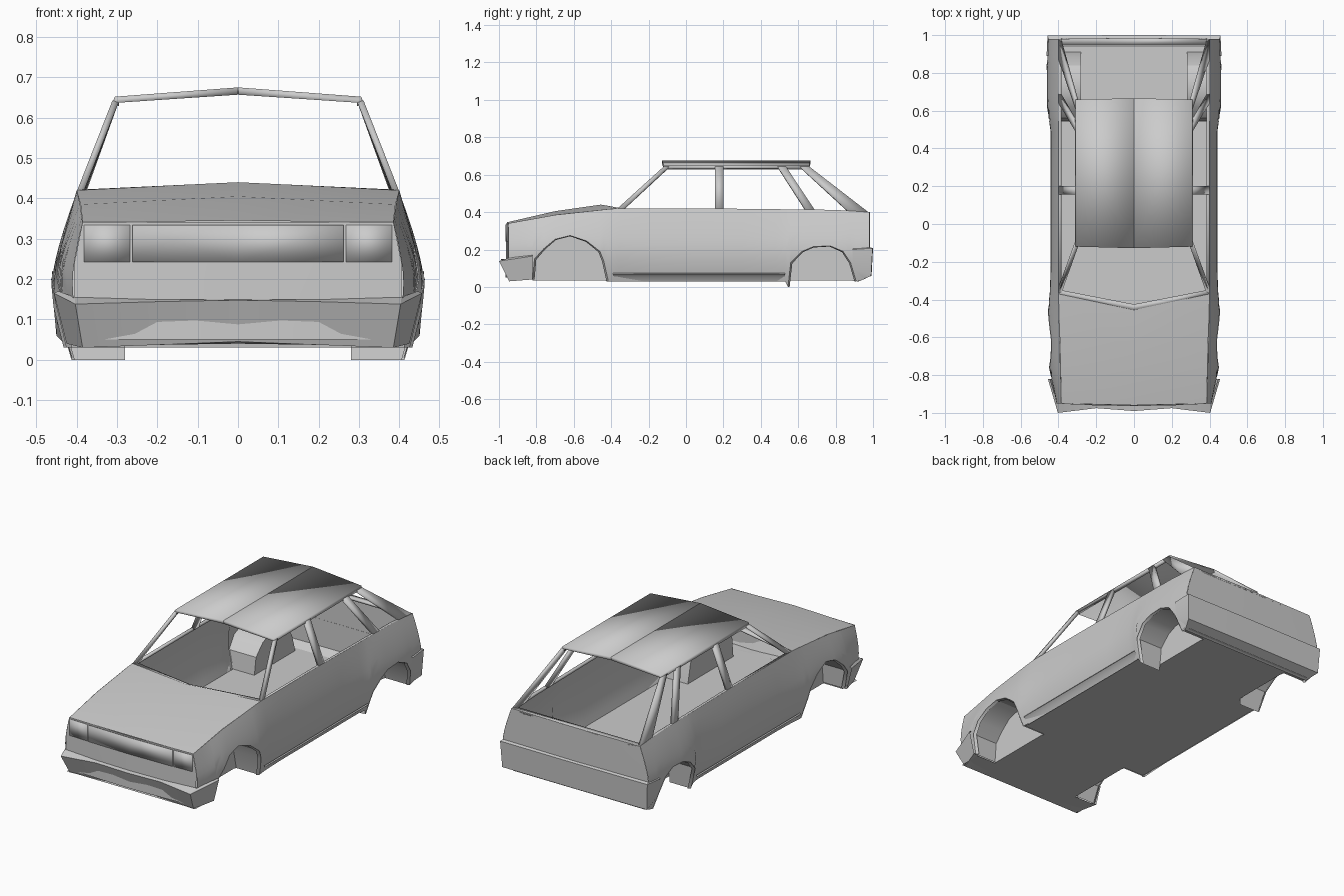
import bpy, bmesh, math
from mathutils import Vector

if "Cube" in bpy.data.objects:
    bpy.data.objects.remove(bpy.data.objects["Cube"])


def interp(pts, v):
    if v <= pts[0][0]:
        return pts[0][1]
    for (a, fa), (b, fb) in zip(pts, pts[1:]):
        if v <= b:
            return fa + (fb - fa) * (v - a) / (b - a)
    return pts[-1][1]


def sheet(name, rows, out, mirror=True, thick=0, smooth=30):
    """Skin a grid of points; 'out' tells which way its faces look."""
    bm = bmesh.new()
    grid = [[bm.verts.new(p) for p in r] for r in rows]
    for r0, r1 in zip(grid, grid[1:]):
        for i in range(len(r0) - 1):
            bm.faces.new((r0[i], r0[i + 1], r1[i + 1], r1[i]))
    bm.normal_update()
    total = sum((f.normal * f.calc_area() for f in bm.faces), Vector())
    if total.dot(Vector(out)) < 0:
        bmesh.ops.reverse_faces(bm, faces=bm.faces[:])
    me = bpy.data.meshes.new(name)
    bm.to_mesh(me)
    bm.free()
    me.shade_smooth()
    me.set_sharp_from_angle(angle=math.radians(smooth))
    ob = bpy.data.objects.new(name, me)
    bpy.context.collection.objects.link(ob)
    if thick:
        m = ob.modifiers.new("Thickness", 'SOLIDIFY')
        m.thickness, m.offset = thick, -1
    if mirror:
        ob.modifiers.new("Mirror", 'MIRROR')
    return ob


# Body shape: widest half width, belt height and belt half width along y
WIDE = [(-1, .40), (-.94, .412), (-.77, .447), (-.5, .455), (-.42, .452), (-.3, .44),
        (.48, .44), (.6, .458), (.85, .46), (1, .455)]
BELT = [(-.95, .34), (-.7, .385), (-.38, .42), (.1, .42), (.8, .412), (.98, .40)]
TOP = [(-.95, .385), (-.36, .40), (1, .40)]


def side_x(y, z):
    w, zt = interp(WIDE, y), interp(BELT, y)
    if z > .2:
        return w + (interp(TOP, y) - w) * min(1, (z - .2) / (zt - .2)) ** 1.4
    return w - .04 * ((.2 - z) / .2) ** 2


FRONT_ARCH = [(-.82, .04), (-.81, .15), (-.76, .205), (-.7, .255), (-.62, .275),
              (-.53, .245), (-.46, .19), (-.44, .14), (-.415, .03)]
REAR_ARCH = [(.545, 0), (.56, .13), (.62, .19), (.68, .215), (.77, .22), (.84, .19),
             (.88, .13), (.91, .03)]
outline = ([(-.95, .04), (-.88, .04)] + FRONT_ARCH + [(-.36, .03), (-.2, .03), (.05, .03),
           (.3, .03), (.48, .03), (.53, .03)] + REAR_ARCH + [(.95, .04), (.98, .06)])

# Side panels with the wheel openings in their lower edge
N = 10
sheet("body_side", [[(side_x(y, z), y, z) for z in
      (b + (interp(BELT, y) - b) * i / N for i in range(N + 1))] for y, b in outline], (1, 0, 0))

# Wheel wells: tunnel plus inner wall, and a raised lip around each opening
for name, arch in (("front", FRONT_ARCH), ("rear", REAR_ARCH)):
    sheet(name + "_wheel_well",
          [[(side_x(y, z) - .004, y, z) for y, z in arch],
           [(.28, y, z) for y, z in arch],
           [(.28, y, .035) for y, z in arch]], (0, 0, -1))
    mid = (arch[0][0] + arch[-1][0]) / 2
    sheet(name + "_arch_lip",
          [[(side_x(y, z) + .003, y, z) for y, z in arch],
           [(side_x(y, z) - .012, y + (mid - y) * .05, z - .004 if z > .1 else z)
            for y, z in arch]], (0, 0, -1))

# Floor pan, stepped around the wheels
for y0, y1, w in ((-.95, -.82, .40), (-.82, -.415, .28), (-.415, .545, .412),
                  (.545, .91, .28), (.91, .95, .41)):
    sheet("floor", [[(0, y0, .035), (w, y0, .035)], [(0, y1, .035), (w, y1, .035)]], (0, 0, -1))

# Sill strips
sheet("sill", [[(x, y, z) for x, z in ((.436, .075), (.441, .068), (.425, .055), (.412, .03))]
               for y in (-.39, .53)], (1, 0, 0))

# Bonnet with a centre crease, and the cowl under the windscreen
sheet("bonnet", [[(0, -.96, .345), (.385, -.95, .34)],
                 [(0, -.7, .405), (.39, -.7, .385)],
                 [(0, -.455, .44), (.40, -.37, .42)]], (0, 0, 1))
sheet("cowl", [[(0, -.455, .44), (.40, -.37, .42)],
               [(0, -.425, .43), (.385, -.35, .422)]], (0, 0, 1), thick=.01)

# Front panel, grille and lamps
sheet("front_panel", [[(0, -.965 + z * .015, z), (.2, -.96 + z * .015, z), (side_x(-.95, z), -.95, z)]
                      for z in (.342, .24, .13, .05)], (0, -1, 0))


def panel(name, x0, x1, dy):
    sheet(name, [[(x0, dy(x0), z), (x1, dy(x1), z)] for z in (.242, .334)], (0, -1, 0), thick=.004)


panel("grille", 0, .262, lambda x: -.964 + .02 * x)
panel("headlamp", .268, .382, lambda x: -.966 + .035 * x)

# Front bumper: shelf, slanted face and underside, wrapped round the corner
sheet("front_bumper",
      [[(.445, -.82, .17), (.405, -.95, .155), (.2, -.955, .15), (0, -.957, .15)],
       [(.456, -.82, .165), (.403, -1, .138), (.2, -.975, .144), (0, -.99, .148)],
       [(.425, -.82, .04), (.385, -.945, .03), (.2, -.94, .037), (0, -.945, .045)],
       [(.40, -.82, .04), (.36, -.90, .035), (.2, -.90, .037), (0, -.90, .04)]], (0, -1, 0))

# Tail panel, its top ledge and the rear bumper
sheet("tail_panel", [[(side_x(.98, z), .98, z), (0, .985, z)] for z in (.40, .34, .27, .2, .06)],
      (0, 1, 0))
sheet("tail_ledge", [[(.40, .98, .40), (0, .985, .40)], [(.385, .95, .40), (0, .95, .40)]],
      (0, 0, 1), thick=.012)
sheet("rear_bumper",
      [[(.455, .89, .205), (.452, .98, .212), (0, .983, .212)],
       [(.463, .89, .2), (.458, .998, .207), (0, 1, .207)],
       [(.448, .89, .10), (.45, .99, .06), (0, .992, .06)],
       [(.425, .915, .03), (.42, .925, .03), (0, .925, .03)]], (0, 1, 0))

# Roof with a centre crease and turned-down gutter edges
sheet("roof", [[(0, y - e, .675), (.305, y, .652), (.312, y, .636)]
               for y, e in ((-.12, .008), (.66, -.005))], (0, 0, 1), thick=.018)

# Window pillars: bottom y range, top y range
for name, b0, b1, t0, t1 in (("windscreen_pillar", -.37, -.335, -.12, -.09),
                             ("centre_pillar", .155, .20, .155, .20),
                             ("rear_door_pillar", .64, .69, .49, .535),
                             ("hatch_pillar", .87, .98, .61, .66)):
    sheet(name, [[(.40, b0, interp(BELT, b0) - .004), (.40, b1, interp(BELT, b1) - .004)],
                 [(.311, t0, .643), (.311, t1, .643)]], (1, 0, 0), thick=.016)

# Belt rail along the lower edge of the side windows
sheet("belt_rail", [[(.40, y, interp(BELT, y)), (.385, y, interp(BELT, y))]
                    for y in (-.36, .1, .8, .98)], (0, 0, 1), thick=.012)
